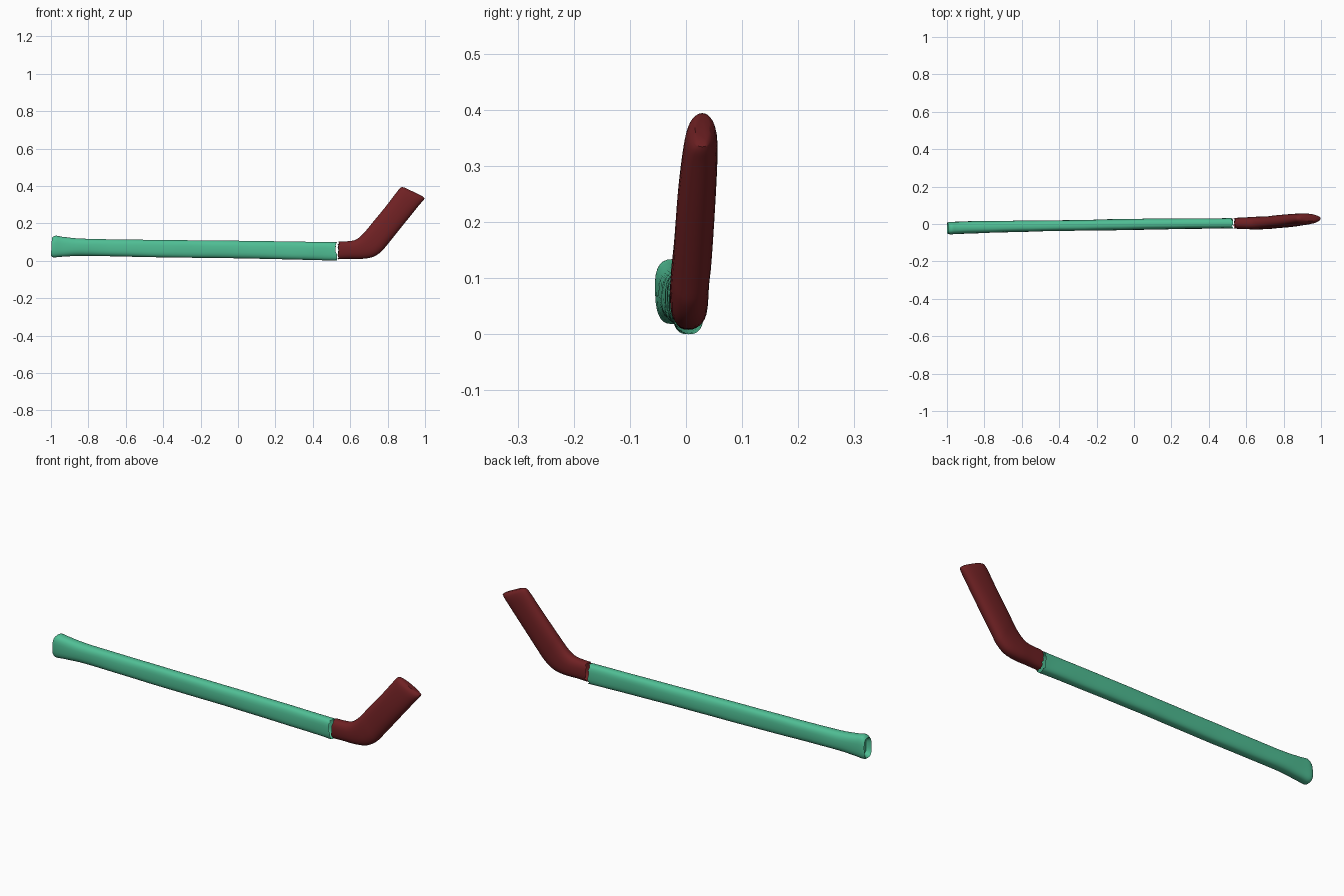
import bpy, bmesh, math, random
from mathutils import Vector

if "Cube" in bpy.data.objects:
    bpy.data.objects.remove(bpy.data.objects["Cube"])

random.seed(4)
SEGMENTS = 28


def material(name, color):
    mat = bpy.data.materials.new(name)
    mat.diffuse_color = (*color, 1)
    mat.use_nodes = True
    mat.node_tree.nodes["Principled BSDF"].inputs["Base Color"].default_value = mat.diffuse_color
    return mat


def smooth_stations(stations, steps):
    """Catmull-Rom interpolation of the station values."""
    out = []
    n = len(stations)
    for i in range(n - 1):
        a, b, c, d = (stations[min(max(k, 0), n - 1)] for k in range(i - 1, i + 3))
        for s in range(steps):
            t = s / steps
            out.append([0.5 * (2 * q + (r - p) * t + (2 * p - 5 * q + 4 * r - w) * t * t
                               + (3 * q - p - 3 * r + w) * t ** 3)
                        for p, q, r, w in zip(a, b, c, d)])
    out.append(list(stations[-1]))
    return out


def loft(name, stations, steps, mat, power, ragged, cap, wobble):
    """Station: lower x, lower z, upper x, upper z, y centre, y half width."""
    bm = bmesh.new()
    rows = smooth_stations(stations, steps)
    rings = []
    for i, (x0, z0, x1, z1, yc, hw) in enumerate(rows):
        low, high = Vector((x0, 0, z0)), Vector((x1, 0, z1))
        mid, half = (low + high) / 2, (high - low) / 2
        ring = []
        for k in range(SEGMENTS):
            a = math.tau * k / SEGMENTS
            c, s = math.cos(a), math.sin(a)
            u = math.copysign(abs(c) ** (2 / power), c)
            v = math.copysign(abs(s) ** (2 / power), s)
            p = mid + half * v
            swell = 1 + wobble * math.sin(9 * p.x + 2 * a) * math.sin(17 * p.x)
            p.y = yc + hw * u * swell
            if i == ragged % len(rows):
                p.x += random.uniform(-0.006, 0.006)
            ring.append(bm.verts.new(p))
        rings.append(ring)
    for r0, r1 in zip(rings, rings[1:]):
        for k in range(SEGMENTS):
            j = (k + 1) % SEGMENTS
            bm.faces.new((r0[k], r0[j], r1[j], r1[k]))
    # Close the free end with a rim and a shifted centre
    if cap:
        end, shift = cap
        ring = rings[end]
        centre = sum((v.co for v in ring), Vector()) / SEGMENTS
        inner = [bm.verts.new(centre + (v.co - centre) * 0.75 + Vector(shift)) for v in ring]
        for k in range(SEGMENTS):
            j = (k + 1) % SEGMENTS
            bm.faces.new((ring[k], ring[j], inner[j], inner[k]))
        bm.faces.new(inner)
    bmesh.ops.recalc_face_normals(bm, faces=bm.faces)
    mesh = bpy.data.meshes.new(name)
    bm.to_mesh(mesh)
    bm.free()
    mesh.materials.append(mat)
    obj = bpy.data.objects.new(name, mesh)
    bpy.context.collection.objects.link(obj)
    bpy.context.view_layer.objects.active = obj
    obj.select_set(True)
    bpy.ops.object.shade_smooth_by_angle(angle=math.radians(45))
    obj.select_set(False)
    return obj


# Long shaft, slightly flared and hollowed at the butt end
shaft = [
    (-1.00, 0.026, -0.995, 0.122, -0.022, 0.030),
    (-0.985, 0.018, -0.975, 0.134, -0.022, 0.034),
    (-0.93, 0.022, -0.93, 0.127, -0.020, 0.033),
    (-0.80, 0.026, -0.80, 0.117, -0.016, 0.031),
    (-0.40, 0.018, -0.40, 0.111, -0.009, 0.029),
    (0.00, 0.013, 0.00, 0.107, -0.002, 0.029),
    (0.40, 0.004, 0.40, 0.101, 0.003, 0.028),
    (0.525, 0.000, 0.525, 0.099, 0.004, 0.029),
]
loft("shaft", shaft, 6, material("green_shaft", (0.08, 0.52, 0.30)), 2.7, -1,
     (0, (0.025, 0, 0)), 0.05)

# Blade with a curved heel, leaning slightly to the back
blade = [
    (0.537, 0.008, 0.537, 0.103, 0.004, 0.029),
    (0.60, 0.010, 0.595, 0.105, 0.004, 0.031),
    (0.66, 0.010, 0.63, 0.113, 0.005, 0.033),
    (0.72, 0.020, 0.662, 0.137, 0.006, 0.034),
    (0.765, 0.048, 0.69, 0.168, 0.008, 0.034),
    (0.80, 0.088, 0.72, 0.205, 0.012, 0.034),
    (0.89, 0.200, 0.79, 0.290, 0.019, 0.033),
    (0.965, 0.293, 0.845, 0.362, 0.026, 0.030),
    (0.99, 0.322, 0.866, 0.388, 0.028, 0.025),
    (0.998, 0.334, 0.876, 0.394, 0.029, 0.017),
]
loft("blade", blade, 4, material("dark_red_blade", (0.16, 0.015, 0.017)), 2.5, 0,
     (-1, (0.002, 0, 0.004)), 0.03)
